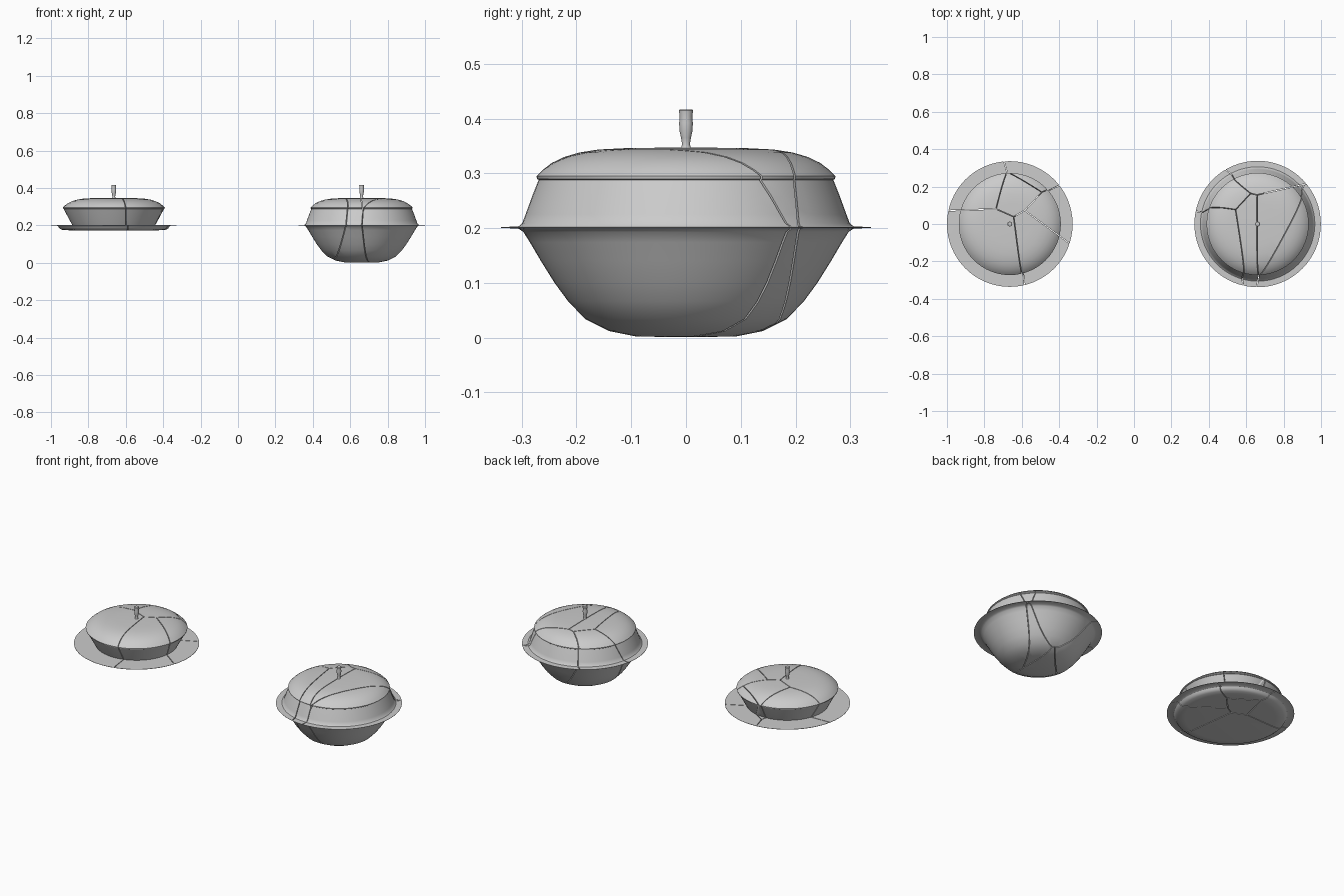
import bpy, bmesh, math
from mathutils import Vector

if "Cube" in bpy.data.objects:
    bpy.data.objects.remove(bpy.data.objects["Cube"])

SEGMENTS = 64
HALF_GAP = 0.0018


def lathe(profile):
    """Spin a closed (radius, z) profile into a solid bmesh."""
    bm = bmesh.new()
    verts = [bm.verts.new((r, 0, z)) for r, z in profile]
    edges = [bm.edges.new(p) for p in zip(verts, verts[1:])]
    bmesh.ops.spin(bm, geom=verts + edges, axis=(0, 0, 1), cent=(0, 0, 0),
                   angle=math.tau, steps=SEGMENTS, use_merge=False)
    bmesh.ops.remove_doubles(bm, verts=bm.verts, dist=1e-5)
    bmesh.ops.recalc_face_normals(bm, faces=bm.faces)
    return bm


def make_object(name, bm, x):
    mesh = bpy.data.meshes.new(name)
    bm.to_mesh(mesh)
    bm.free()
    ob = bpy.data.objects.new(name, mesh)
    ob.location.x = x
    bpy.context.collection.objects.link(ob)
    bpy.ops.object.select_all(action='DESELECT')
    ob.select_set(True)
    bpy.context.view_layer.objects.active = ob
    bpy.ops.object.shade_smooth_by_angle(angle=math.radians(32))
    return ob


def fracture(name, profile, x, seeds):
    """Split the solid into cracked shards, one cell per seed point."""
    solid = lathe(profile)
    seeds = [Vector(s) for s in seeds]
    for i, a in enumerate(seeds):
        bm = solid.copy()
        for j, b in enumerate(seeds):
            if i == j or not bm.verts:
                continue
            n = (b - a).normalized()
            cut = bmesh.ops.bisect_plane(
                bm, geom=bm.verts[:] + bm.edges[:] + bm.faces[:], dist=1e-6,
                plane_co=(a + b) / 2 - n * HALF_GAP, plane_no=n, clear_outer=True)
            rim = [e for e in cut['geom_cut']
                   if isinstance(e, bmesh.types.BMEdge) and e.is_boundary]
            if rim:
                bmesh.ops.edgeloop_fill(bm, edges=rim)
        if bm.faces:
            make_object(f"{name}_shard_{i + 1}", bm, x)
        else:
            bm.free()
    solid.free()


# Domed lid top and finial shared by both dishes
dome = [(0.272, 0.290), (0.273, 0.295), (0.262, 0.306), (0.245, 0.319),
        (0.222, 0.330), (0.195, 0.338), (0.160, 0.3435), (0.110, 0.346), (0, 0.3475)]
finial = [(0, 0.342), (0.010, 0.345), (0.007, 0.353), (0.009, 0.365), (0.012, 0.378),
          (0.0125, 0.392), (0.0115, 0.404), (0.013, 0.415), (0.011, 0.417), (0, 0.417)]

# Deep bowl with outward sloping lid wall
bowl = [(0, 0.001), (0.09, 0.002), (0.140, 0.012), (0.184, 0.034), (0.215, 0.066),
        (0.240, 0.100), (0.265, 0.140), (0.285, 0.174), (0.297, 0.193), (0.306, 0.199),
        (0.338, 0.2005), (0.338, 0.202), (0.306, 0.203), (0.299, 0.209),
        (0.293, 0.225), (0.281, 0.258), (0.269, 0.288)]

# Shallow plate with inward tapering lid wall
plate = [(0, 0.173), (0.240, 0.174), (0.280, 0.177), (0.292, 0.185), (0.298, 0.195),
         (0.306, 0.199), (0.336, 0.2005), (0.336, 0.202), (0.300, 0.2025), (0.222, 0.2025),
         (0.232, 0.220), (0.248, 0.250), (0.264, 0.280), (0.268, 0.288)]

fracture("covered_bowl", bowl + dome, 0.661,
         [(-0.060, 0.0, 0.20), (0.090, 0.0, 0.22), (0.164, -0.04, 0.20),
          (-0.190, -0.02, 0.22), (-0.168, 0.10, 0.18), (0.014, 0.336, 0.22)])
fracture("covered_plate", plate + dome, -0.664,
         [(-0.080, -0.06, 0.26), (0.156, -0.03, 0.28), (0.200, 0.03, 0.28),
          (-0.090, 0.22, 0.26), (0.030, 0.19, 0.28), (0.080, 0.27, 0.26)])

for label, x in (("bowl", 0.661), ("plate", -0.664)):
    make_object(label + "_finial", lathe(finial), x)
